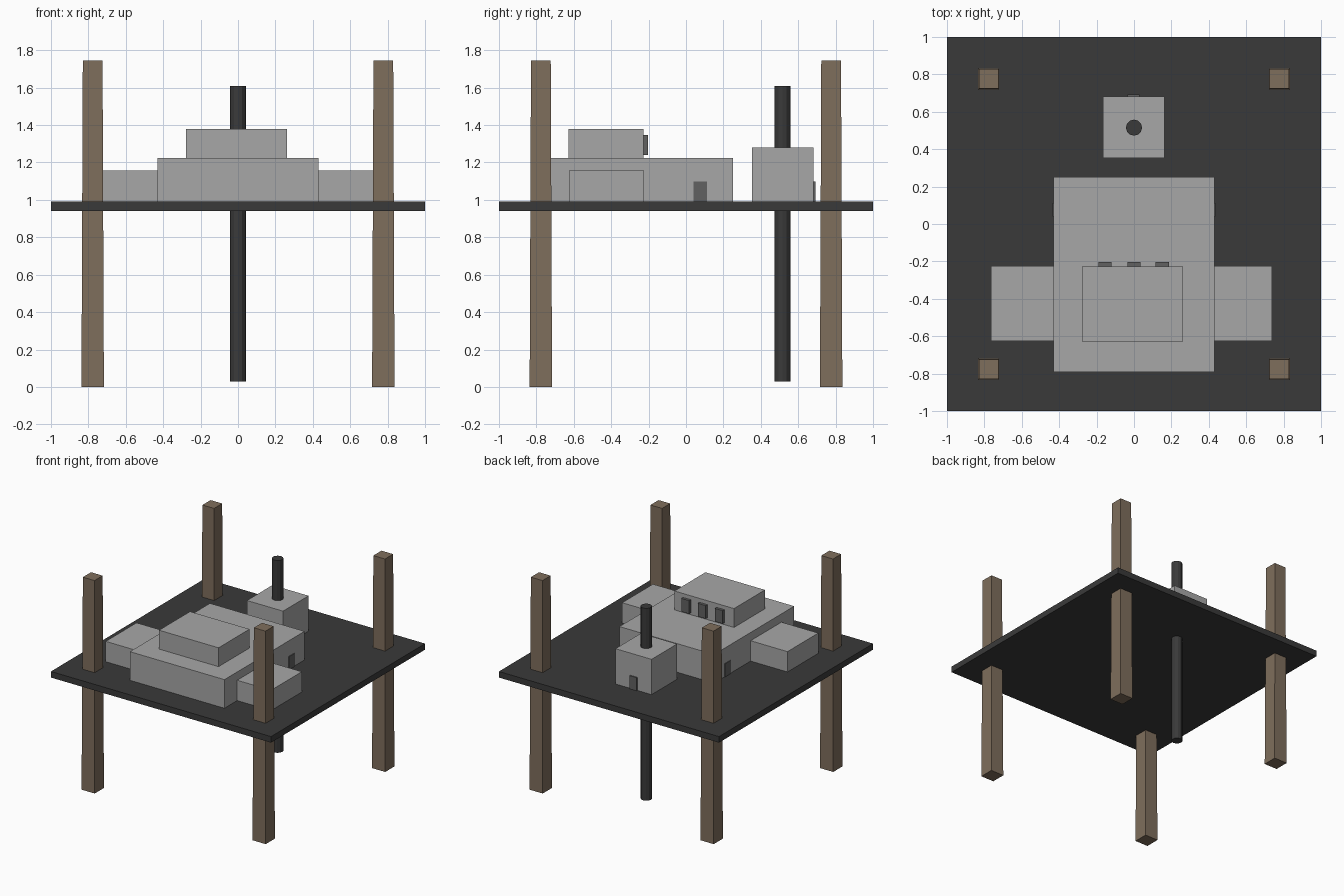
import bpy
import bmesh
import math

cube = bpy.data.objects.get("Cube")
if cube:
    bpy.data.objects.remove(cube, do_unlink=True)


def material(name, r, g, b):
    m = bpy.data.materials.new(name)
    m.use_nodes = True
    m.diffuse_color = (r, g, b, 1)
    m.node_tree.nodes["Principled BSDF"].inputs["Base Color"].default_value = (r, g, b, 1)
    return m


stone = material("light grey", 0.39, 0.39, 0.39)
dark = material("charcoal", 0.042, 0.042, 0.042)
opening = material("mid grey", 0.12, 0.12, 0.12)
wood = material("brown wood", 0.212, 0.156, 0.107)


def finish(name, bm, mat):
    mesh = bpy.data.meshes.new(name)
    bm.to_mesh(mesh)
    bm.free()
    mesh.materials.append(mat)
    obj = bpy.data.objects.new(name, mesh)
    bpy.context.collection.objects.link(obj)
    return obj


def box(name, mat, x, y, z, taper=1.0):
    """Box between the given ranges; taper scales its top."""
    bm = bmesh.new()
    bmesh.ops.create_cube(bm, size=1)
    for v in bm.verts:
        k = taper if v.co.z > 0 else 1.0
        v.co = [sum(r) / 2 + c * (r[1] - r[0]) * s
                for r, c, s in zip((x, y, z), v.co, (k, k, 1))]
    return finish(name, bm, mat)


# Platform and the four tapered corner posts
FLOOR = 0.99
box("platform", dark, (-1, 1), (-1, 1), (0.94, FLOOR))
for xn, sx in (("right", -1), ("left", 1)):
    for yn, sy in (("front", -1), ("back", 1)):
        cx, cy = sx * 0.777, sy * 0.776
        box(f"{yn}_{xn}_post", wood, (cx - 0.06, cx + 0.06),
            (cy - 0.06, cy + 0.06), (0, 1.745), 0.88)

# Main building with side wings and upper storey
box("main_hall", stone, (-0.43, 0.43), (-0.79, 0.25), (FLOOR, 1.225))
box("right_wing", stone, (-0.765, -0.43), (-0.625, -0.225), (FLOOR, 1.157))
box("left_wing", stone, (0.43, 0.738), (-0.625, -0.225), (FLOOR, 1.157))
box("upper_storey", stone, (-0.278, 0.263), (-0.628, -0.226), (1.225, 1.38))

# Windows at the back of the upper storey and the hall's side doors
for i, cx in enumerate((-0.155, 0, 0.15)):
    box(f"window_{i + 1}", opening, (cx - 0.036, cx + 0.036),
        (-0.23, -0.204), (1.24, 1.348))
box("right_door", opening, (-0.435, -0.42), (0.04, 0.113), (FLOOR, 1.098))
box("left_door", opening, (0.42, 0.436), (0.04, 0.113), (FLOOR, 1.098))

# Rear hut with its door
box("rear_hut", stone, (-0.165, 0.163), (0.352, 0.683), (FLOOR, 1.28))
box("rear_hut_door", opening, (-0.036, 0.03), (0.67, 0.692), (FLOOR, 1.098))

# Round pole running through the hut and platform
bm = bmesh.new()
bmesh.ops.create_cone(bm, cap_ends=True, segments=12, radius1=0.043,
                      radius2=0.043, depth=1.58)
pole = finish("pole", bm, dark)
pole.location = (0, 0.515, 0.82)
